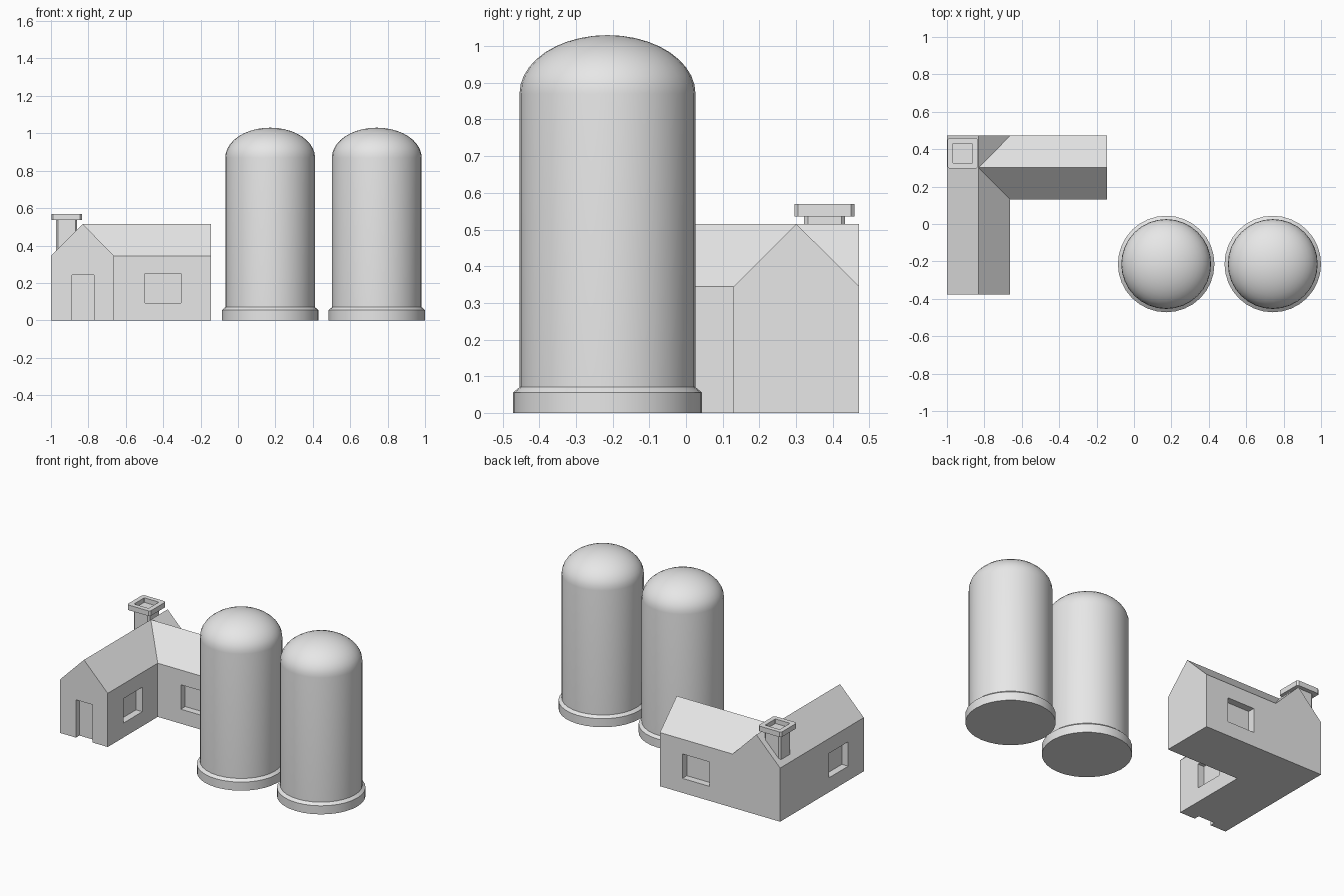
import bpy, bmesh, math
from mathutils import Matrix, Vector

if "Cube" in bpy.data.objects:
    bpy.data.objects.remove(bpy.data.objects["Cube"])

grey = bpy.data.materials.new("plain_grey")
grey.diffuse_color = (0.8, 0.8, 0.8, 1)
grey.use_nodes = True
grey.node_tree.nodes["Principled BSDF"].inputs["Base Color"].default_value = grey.diffuse_color


def make_object(name, bm):
    bmesh.ops.recalc_face_normals(bm, faces=bm.faces)
    mesh = bpy.data.meshes.new(name)
    bm.to_mesh(mesh)
    bm.free()
    mesh.materials.append(grey)
    obj = bpy.data.objects.new(name, mesh)
    bpy.context.collection.objects.link(obj)
    return obj


def activate(obj):
    bpy.ops.object.select_all(action='DESELECT')
    obj.select_set(True)
    bpy.context.view_layer.objects.active = obj


def add_box(bm, lo, hi):
    lo, hi = Vector(lo), Vector(hi)
    size = Matrix.Diagonal((*(hi - lo), 1))
    bmesh.ops.create_cube(bm, size=1, matrix=Matrix.Translation((lo + hi) / 2) @ size)


# L-shaped house: two gabled wings meeting at valleys
X0, X1, X2 = -1.0, -0.662, -0.145      # long wing left, inner wall, short wing end
Y0, Y1, Y2 = -0.378, 0.13, 0.472       # front gable, inner wall, back wall
EAVE, RIDGE = 0.345, 0.515
XR, YR = (X0 + X1) / 2, (Y1 + Y2) / 2
plan = [(X0, Y0), (X1, Y0), (X1, Y1), (X2, Y1), (X2, Y2), (X1, Y2), (X0, Y2)]
bm = bmesh.new()
g = [bm.verts.new((x, y, 0)) for x, y in plan]
e = [bm.verts.new((x, y, EAVE)) for x, y in plan]
front, hub, back, side = [bm.verts.new((x, y, RIDGE)) for x, y in
                          [(XR, Y0), (XR, YR), (XR, Y2), (X2, YR)]]
peaks = {0: front, 3: side, 5: back}   # walls that rise to a gable
for i in range(7):
    j = (i + 1) % 7
    top = [e[j]] + ([peaks[i]] if i in peaks else []) + [e[i]]
    bm.faces.new([g[i], g[j]] + top)
bm.faces.new(g[::-1])
bm.faces.new([e[0], front, hub, back, e[6]])
bm.faces.new([e[1], e[2], hub, front])
bm.faces.new([e[2], e[3], side, hub])
bm.faces.new([e[4], e[5], hub, side])
bm.faces.new([e[5], back, hub])
house = make_object("house", bm)

# Recessed door and four windows
bm = bmesh.new()
D, OUT, ZB, ZT = 0.045, 0.03, 0.093, 0.25
add_box(bm, (-0.888, Y0 - OUT, -0.1), (-0.77, Y0 + 0.035, 0.243))
for lo, hi in [(Y1 - OUT, Y1 + D), (Y2 - D, Y2 + OUT)]:
    add_box(bm, (-0.498, lo, ZB), (-0.305, hi, ZT))
for lo, hi in [(X0 - OUT, X0 + D), (X1 - D, X1 + OUT)]:
    add_box(bm, (lo, -0.22, ZB), (hi, -0.027, ZT))
cutter = make_object("opening_cutter", bm)
cutter.hide_render = True
mod = house.modifiers.new("openings", 'BOOLEAN')
mod.operation, mod.solver, mod.object = 'DIFFERENCE', 'EXACT', cutter
activate(house)
bpy.ops.object.modifier_apply(modifier=mod.name)
bpy.data.objects.remove(cutter)


# Chimney: chamfered stack and a square ring cap
CX, CY = -0.916, 0.378


def octagon(half, chamfer):
    a, b = half, half - chamfer
    return [(a, -b), (a, b), (b, a), (-b, a), (-a, b), (-a, -b), (-b, -a), (b, -a)]


def loop(bm, pts, z):
    return [bm.verts.new((CX + x, CY + y, z)) for x, y in pts]


def bridge(bm, a, b):
    for i in range(len(a)):
        j = (i + 1) % len(a)
        bm.faces.new((a[i], a[j], b[j], b[i]))


bm = bmesh.new()
low, high = [loop(bm, octagon(0.056, 0.01), z) for z in (0.34, 0.54)]
bridge(bm, low, high)
bm.faces.new(low[::-1])
bm.faces.new(high)
make_object("chimney_stack", bm)

bm = bmesh.new()
rings = [loop(bm, octagon(h, c), z) for h, c, z in
         [(0.082, 0.01, 0.536), (0.082, 0.01, 0.569),
          (0.052, 0.002, 0.569), (0.052, 0.002, 0.536)]]
for i in range(4):
    bridge(bm, rings[i], rings[(i + 1) % 4])
make_object("chimney_cap", bm)

# Two domed silos, turned from one profile
R = 0.24
profile = [(0, 0), (0.258, 0), (0.258, 0.055), (R, 0.07)]
profile += [(R * math.cos(t), 0.87 + 0.16 * math.sin(t))
            for t in [math.pi / 2 * k / 10 for k in range(11)]]
for name, cx in [("left_silo", 0.172), ("right_silo", 0.742)]:
    bm = bmesh.new()
    vs = [bm.verts.new((r, 0, z)) for r, z in profile]
    edges = [bm.edges.new(p) for p in zip(vs, vs[1:])]
    bmesh.ops.spin(bm, geom=vs + edges, cent=(0, 0, 0), axis=(0, 0, 1),
                   angle=2 * math.pi, steps=32, use_duplicate=False)
    bmesh.ops.remove_doubles(bm, verts=bm.verts, dist=1e-4)
    silo = make_object(name, bm)
    silo.location = (cx, -0.214, 0)
    activate(silo)
    bpy.ops.object.shade_smooth_by_angle(angle=math.radians(30))
